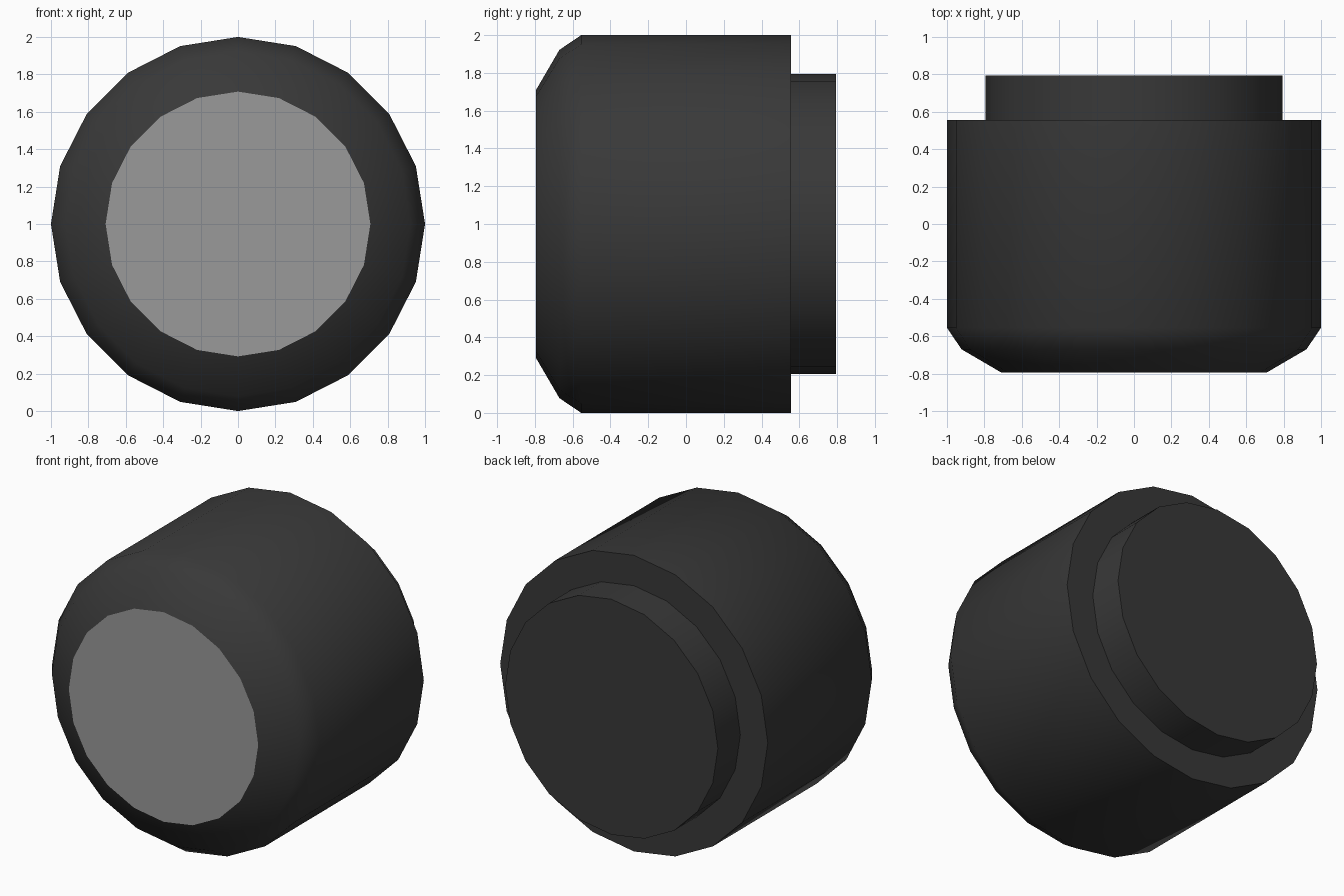
import bpy, bmesh, math
from mathutils import Vector

if "Cube" in bpy.data.objects:
    bpy.data.objects.remove(bpy.data.objects["Cube"])

SIDES = 20

def material(name, v):
    m = bpy.data.materials.new(name)
    m.diffuse_color = (v, v, v, 1)
    m.use_nodes = True
    m.node_tree.nodes["Principled BSDF"].inputs["Base Color"].default_value = m.diffuse_color
    return m

def lathe(name, profile, mat, cap_front=False, cap_back=False):
    """Spin (radius, y) points around the horizontal axle at z = 1."""
    bm = bmesh.new()
    rings = []
    for r, y in profile:
        rings.append([bm.verts.new(Vector((r * math.cos(a), y, 1 + r * math.sin(a))))
                      for a in (2 * math.pi * i / SIDES for i in range(SIDES))])
    for r0, r1 in zip(rings, rings[1:]):
        for i in range(SIDES):
            j = (i + 1) % SIDES
            bm.faces.new((r0[i], r0[j], r1[j], r1[i]))
    if cap_front:
        bm.faces.new(rings[0])
    if cap_back:
        bm.faces.new(rings[-1][::-1])
    # orient every face outward
    for f in bm.faces:
        f.normal_update()
        c = f.calc_center_median()
        out = Vector((c.x, c.y, c.z - 1))
        if f.normal.dot(out) < 0:
            f.normal_flip()
    me = bpy.data.meshes.new(name)
    bm.to_mesh(me)
    bm.free()
    ob = bpy.data.objects.new(name, me)
    bpy.context.collection.objects.link(ob)
    me.materials.append(mat)
    bpy.ops.object.select_all(action='DESELECT')
    ob.select_set(True)
    bpy.context.view_layer.objects.active = ob
    bpy.ops.object.shade_smooth_by_angle(angle=math.radians(40))
    return ob

rubber = material("dark_rubber", 0.04)
metal = material("grey_metal", 0.32)

# tyre with rounded front shoulder, stepped in to the rear hub
lathe("tyre", [(0.708, -0.795), (0.922, -0.67), (1.0, -0.555), (1.0, 0.555),
               (0.795, 0.555), (0.795, 0.795)], rubber, cap_back=True)

# flat wheel face closing the front
lathe("wheel_face", [(0.708, -0.795)], metal, cap_front=True)
